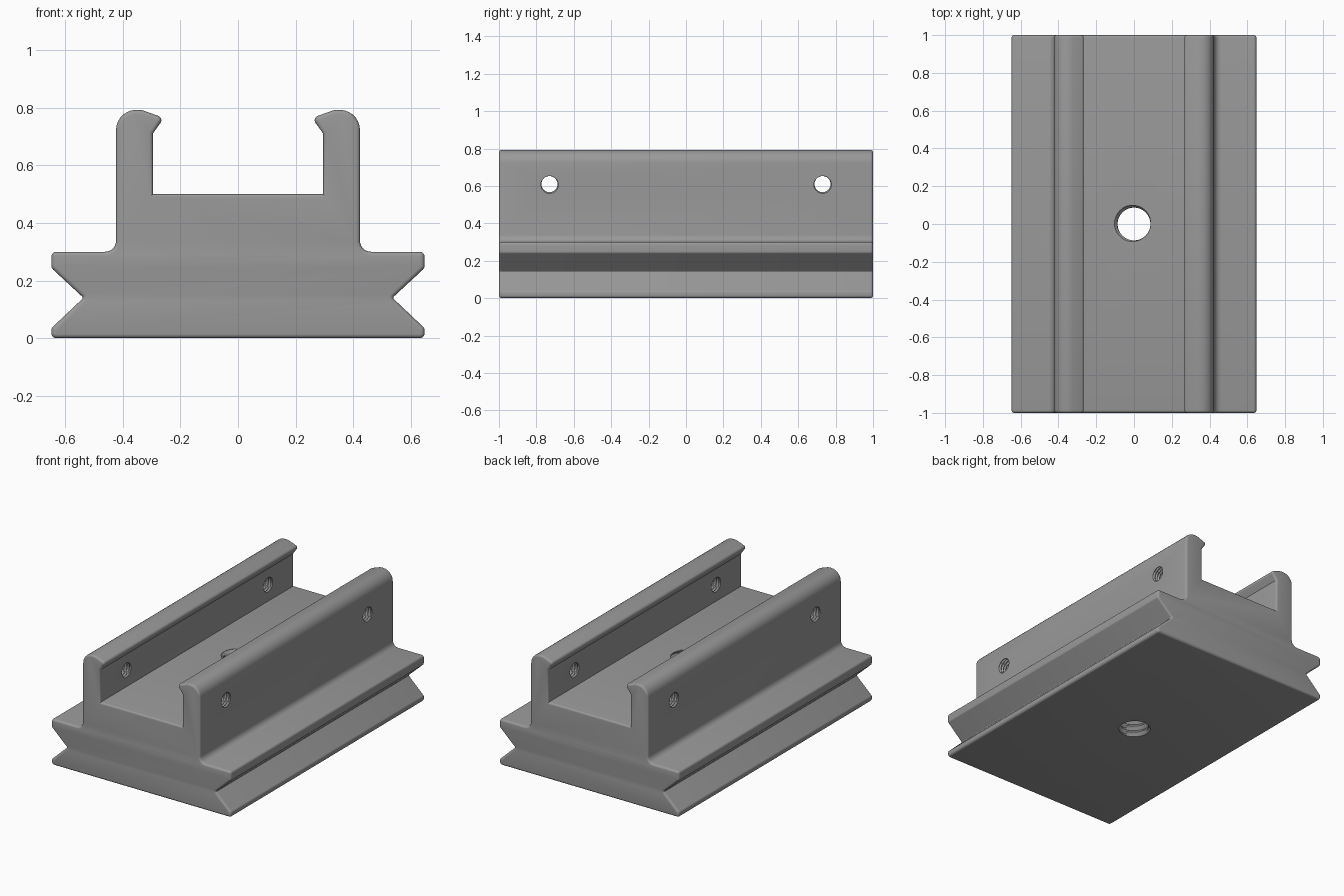
import bpy, bmesh, math
from mathutils import Vector, Matrix

if "Cube" in bpy.data.objects:
    bpy.data.objects.remove(bpy.data.objects["Cube"])

END_ROUND = 0.014

# Right half of the cross-section: x, z, corner radius
HALF = [(0.648, 0.0, 0.016), (0.648, 0.035, 0.016), (0.537, 0.14, 0.006),
        (0.648, 0.243, 0.016), (0.648, 0.30, 0.016), (0.424, 0.30, 0.038),
        (0.424, 0.793, 0.07), (0.335, 0.793, 0.06), (0.257, 0.765, 0.016),
        (0.295, 0.712, 0.0), (0.295, 0.50, 0.0)]


def rounded(corners):
    """Closed outline with every corner replaced by an arc."""
    out = []
    for i, (x, z, r) in enumerate(corners):
        p = Vector((x, z))
        a = (Vector(corners[i - 1][:2]) - p).normalized()
        b = (Vector(corners[(i + 1) % len(corners)][:2]) - p).normalized()
        if r == 0:
            out.append(p)
            continue
        half = a.angle(b) / 2
        centre = p + (a + b).normalized() * (r / math.sin(half))
        start = p + a * (r / math.tan(half)) - centre
        end = p + b * (r / math.tan(half)) - centre
        sweep = math.pi - 2 * half
        n = max(2, math.ceil(sweep / math.radians(13)))
        for k in range(n + 1):
            t = k / n
            v = (start * math.sin((1 - t) * sweep) + end * math.sin(t * sweep)) / math.sin(sweep) \
                if sweep < 3 else start.lerp(end, t)
            out.append(centre + v)
    return out


def inset(pts, d):
    """Move a counter-clockwise outline inward by d."""
    out = []
    for i, p in enumerate(pts):
        u = (p - pts[i - 1]).normalized()
        w = (pts[(i + 1) % len(pts)] - p).normalized()
        n1, n2 = Vector((-u.y, u.x)), Vector((-w.y, w.x))
        out.append(p + (n1 + n2) * (d / (1 + n1.dot(n2))))
    return out


def skin(bm, rings):
    """Join rings of points into a closed solid."""
    rows = [[bm.verts.new(c) for c in ring] for ring in rings]
    n = len(rows[0])
    for a, b in zip(rows, rows[1:]):
        for i in range(n):
            j = (i + 1) % n
            bm.faces.new((a[i], a[j], b[j], b[i]))
    bm.faces.new(rows[0][::-1])
    bm.faces.new(rows[-1])


def finish(bm, name):
    bmesh.ops.recalc_face_normals(bm, faces=bm.faces)
    mesh = bpy.data.meshes.new(name)
    bm.to_mesh(mesh)
    bm.free()
    obj = bpy.data.objects.new(name, mesh)
    bpy.context.collection.objects.link(obj)
    return obj


def thread(bm, matrix, length, minor, depth, pitch, segs):
    """Threaded rod along local z, centred on the matrix origin."""
    steps = round(length / pitch * 4)
    rings = []
    for s in range(steps + 1):
        z = length * (s / steps - 0.5)
        ring = []
        for k in range(segs):
            phase = (z / pitch - k / segs) % 1
            r = minor + depth * min(1, max(0, 1.25 - abs(phase - 0.5) * 3))
            a = 2 * math.pi * k / segs
            ring.append(matrix @ Vector((r * math.cos(a), r * math.sin(a), z)))
        rings.append(ring)
    skin(bm, rings)


# Rail clamp body with rounded ends
outline = rounded(HALF + [(-x, z, r) for x, z, r in reversed(HALF)])
sections = []
for k in range(5):
    a = math.pi / 2 * (1 - k / 4)
    sections.append((-1 + END_ROUND * (1 - math.sin(a)), END_ROUND * (1 - math.cos(a))))
sections += [(-y, d) for y, d in reversed(sections)]
bm = bmesh.new()
skin(bm, [[(p.x, y, p.y) for p in inset(outline, d)] for y, d in sections])
body = finish(bm, "rail_clamp_body")

# Threaded holes: one through the floor, two through each wall
bm = bmesh.new()
thread(bm, Matrix.Translation((0, 0, 0.25)), 0.56, 0.087, 0.018, 0.042, 32)
for side in (-1, 1):
    for y in (-0.73, 0.73):
        m = Matrix.Translation((side * 0.36, y, 0.61)) @ Matrix.Rotation(math.pi / 2, 4, 'Y')
        thread(bm, m, 0.19, 0.043, 0.008, 0.018, 24)
cutter = finish(bm, "hole_cutter")
cutter.hide_render = True

cut = body.modifiers.new("holes", 'BOOLEAN')
cut.operation = 'DIFFERENCE'
cut.solver = 'EXACT'
cut.object = cutter
bpy.context.view_layer.objects.active = body
body.select_set(True)
bpy.ops.object.modifier_apply(modifier=cut.name)
bpy.data.objects.remove(cutter)
bpy.ops.object.shade_smooth_by_angle(angle=math.radians(30))

# Single grey finish
grey = bpy.data.materials.new("grey")
grey.diffuse_color = (0.32, 0.32, 0.32, 1)
grey.use_nodes = True
grey.node_tree.nodes["Principled BSDF"].inputs["Base Color"].default_value = grey.diffuse_color
body.data.materials.clear()
body.data.materials.append(grey)
